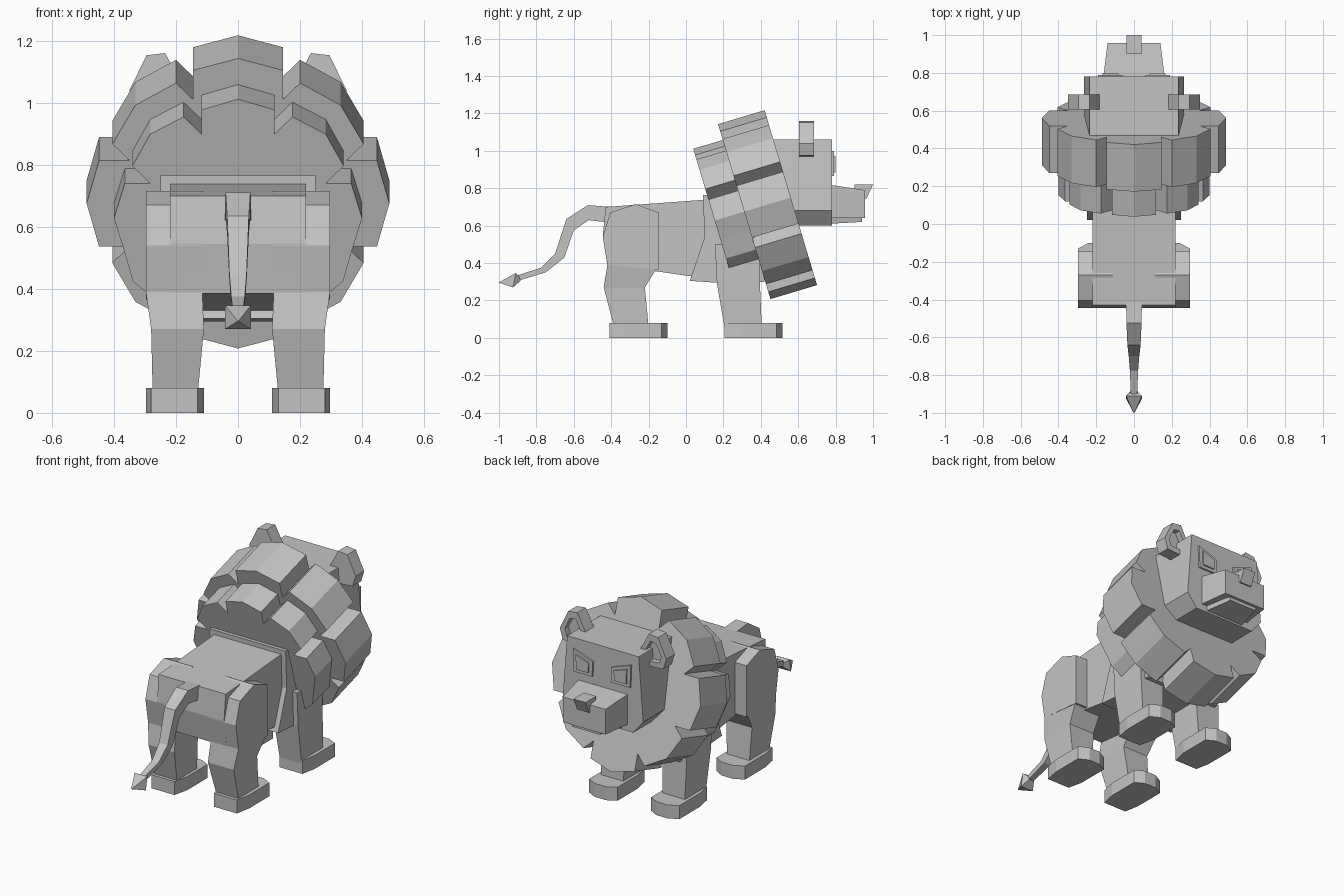
import bpy, bmesh, math
from mathutils import Vector

if "Cube" in bpy.data.objects:
    bpy.data.objects.remove(bpy.data.objects["Cube"])

stone = bpy.data.materials.new("plain grey")
stone.diffuse_color = (0.55, 0.55, 0.55, 1)
stone.use_nodes = True
stone.node_tree.nodes["Principled BSDF"].inputs["Base Color"].default_value = stone.diffuse_color


def loft(name, rings):
    """Join equal-length rings of points into one closed flat-faced object."""
    bm = bmesh.new()
    vs = [[bm.verts.new(p) for p in r] for r in rings]
    n = len(rings[0])
    for a, b in zip(vs, vs[1:]):
        for i in range(n):
            j = (i + 1) % n
            bm.faces.new((a[i], a[j], b[j], b[i]))
    bm.faces.new(vs[0][::-1])
    bm.faces.new(vs[-1])
    bmesh.ops.recalc_face_normals(bm, faces=bm.faces[:])
    me = bpy.data.meshes.new(name)
    bm.to_mesh(me)
    bm.free()
    me.materials.append(stone)
    ob = bpy.data.objects.new(name, me)
    bpy.context.collection.objects.link(ob)
    return ob


def side_prism(name, profile, x0, x1):
    """Extrude a (y, z) profile along x."""
    return loft(name, [[(x, y, z) for y, z in profile] for x in (x0, x1)])


def rect_z(s, x0, x1, y0, y1, z):
    return [(s * x0, y0, z), (s * x1, y0, z), (s * x1, y1, z), (s * x0, y1, z)]


def rect_y(w0, w1, y, z0, z1):
    return [(-w0, y, z0), (w0, y, z0), (w1, y, z1), (-w1, y, z1)]


def shrink(pts, k):
    cx = sum(p[0] for p in pts) / len(pts)
    cz = sum(p[1] for p in pts) / len(pts)
    return [(cx + (x - cx) * k, cz + (z - cz) * k) for x, z in pts]


# Body and chest
side_prism("body", [(-0.43, 0.70), (0.12, 0.74), (0.12, 0.325), (0.02, 0.33),
                    (-0.15, 0.355), (-0.42, 0.385), (-0.445, 0.545)], -0.22, 0.22)
side_prism("chest", [(0.09, 0.765), (0.10, 0.54), (0.02, 0.305), (0.165, 0.295),
                     (0.42, 0.30), (0.45, 0.76)], -0.25, 0.25)

# Legs and feet
for s, side in ((1, "right"), (-1, "left")):
    side_prism(f"{side}_thigh", [(-0.27, 0.716), (-0.405, 0.67), (-0.445, 0.54), (-0.42, 0.39),
                                 (-0.145, 0.365), (-0.145, 0.67)], s * 0.11, s * 0.297)
    loft(f"{side}_hind_leg", [rect_z(s, 0.13, 0.275, -0.385, -0.20, 0.06),
                              rect_z(s, 0.11, 0.28, -0.44, -0.22, 0.27),
                              rect_z(s, 0.115, 0.297, -0.42, -0.145, 0.39)])
    loft(f"{side}_front_leg", [rect_z(s, 0.13, 0.275, 0.205, 0.405, 0.06),
                               rect_z(s, 0.12, 0.28, 0.165, 0.395, 0.295),
                               rect_z(s, 0.12, 0.28, 0.155, 0.39, 0.5)])
    for part, y in (("hind", -0.41), ("front", 0.205)):
        plan = [(0.13, 0), (0.28, 0), (0.297, 0.09), (0.297, 0.28),
                (0.24, 0.31), (0.165, 0.31), (0.11, 0.28), (0.11, 0.09)]
        loft(f"{side}_{part}_foot", [[(s * px, y + py, z) for px, py in plan] for z in (0, 0.08)])

# Tail: upper and lower edge points with half width
tail = [(-0.40, 0.70, -0.40, 0.615, 0.042), (-0.525, 0.71, -0.52, 0.63, 0.04),
        (-0.64, 0.635, -0.60, 0.575, 0.035), (-0.70, 0.45, -0.65, 0.43, 0.028),
        (-0.775, 0.375, -0.75, 0.35, 0.022), (-0.915, 0.33, -0.90, 0.305, 0.016)]
loft("tail", [[(-w, y0, z0), (w, y0, z0), (w, y1, z1), (-w, y1, z1)]
              for y0, z0, y1, z1, w in tail])
loft("tail_tuft", [[(-w, y0, z0), (w, y0, z0), (w, y1, z1), (-w, y1, z1)]
                   for y0, z0, y1, z1, w in [(-0.89, 0.325, -0.885, 0.305, 0.018),
                                             (-0.91, 0.347, -0.925, 0.27, 0.042),
                                             (-1.0, 0.297, -1.0, 0.295, 0.002)]])

# Mane: two tilted rings of pointed blocks
AXIS = Vector((0, 0.958, 0.287))
UP = Vector((0, -0.287, 0.958))
SIDE = Vector((1, 0, 0))
CENTRE = Vector((0, 0.436, 0.7125))


def mane_block(name, angle, peak, corner, half, t0, t1):
    a = math.radians(angle)
    out = UP * math.cos(a) + SIDE * math.sin(a)
    across = SIDE * math.cos(a) - UP * math.sin(a)
    shoulder = half / math.tan(math.radians(22.5))
    outline = [(0, 0), (half, shoulder), (half, corner), (0, peak),
               (-half, corner), (-half, shoulder)]
    loft(name, [[CENTRE + AXIS * t + across * px + out * r for px, r in outline]
                for t in (t0, t1)])


for i in range(8):
    drop = 0.02 * (i % 2)
    mane_block(f"mane_front_block_{i + 1}", 45 * i, 0.488 - drop, 0.448 - drop, 0.145, -0.13, 0.13)
for i, ang in enumerate((-122, -90, -45, 0, 45, 90, 122)):
    mane_block(f"mane_rear_block_{i + 1}", ang, 0.40, 0.365, 0.117, -0.295, -0.12)

# Head: tapered block with a bevelled lower edge
head = [(-0.20, 0.60), (0.20, 0.60), (0.265, 0.68), (0.235, 1.06), (-0.235, 1.06), (-0.265, 0.68)]
loft("head", [[(x, y, z) for x, z in head] for y in (0.38, 0.78)])

# Muzzle, jaw and nose
loft("muzzle", [rect_y(0.165, 0.165, 0.76, 0.64, 0.82), rect_y(0.14, 0.14, 0.957, 0.64, 0.79)])
loft("jaw", [rect_y(0.13, 0.13, 0.76, 0.61, 0.65), rect_y(0.09, 0.10, 0.94, 0.62, 0.65)])
side_prism("nose", [(0.90, 0.82), (1.0, 0.82), (0.965, 0.745), (0.90, 0.745)], -0.04, 0.04)

# Eyes: slanted frames with a raised centre; ears: plates with a hollow front
eye = [(0.065, 0.865), (0.185, 0.865), (0.19, 1.0), (0.06, 0.955)]
ear = [(0.16, 1.02), (0.235, 1.16), (0.295, 1.153), (0.35, 1.04), (0.33, 0.975), (0.21, 0.967)]
for s, side in ((1, "right"), (-1, "left")):
    for name, shape, steps in (
            ("eye", eye, [(1, 0.77), (1, 0.79), (0.65, 0.79), (0.65, 0.798)]),
            ("ear", ear, [(1, 0.605), (1, 0.685), (0.62, 0.685), (0.62, 0.65)])):
        loft(f"{side}_{name}", [[(s * x, y, z) for x, z in shrink(shape, k)] for k, y in steps])
